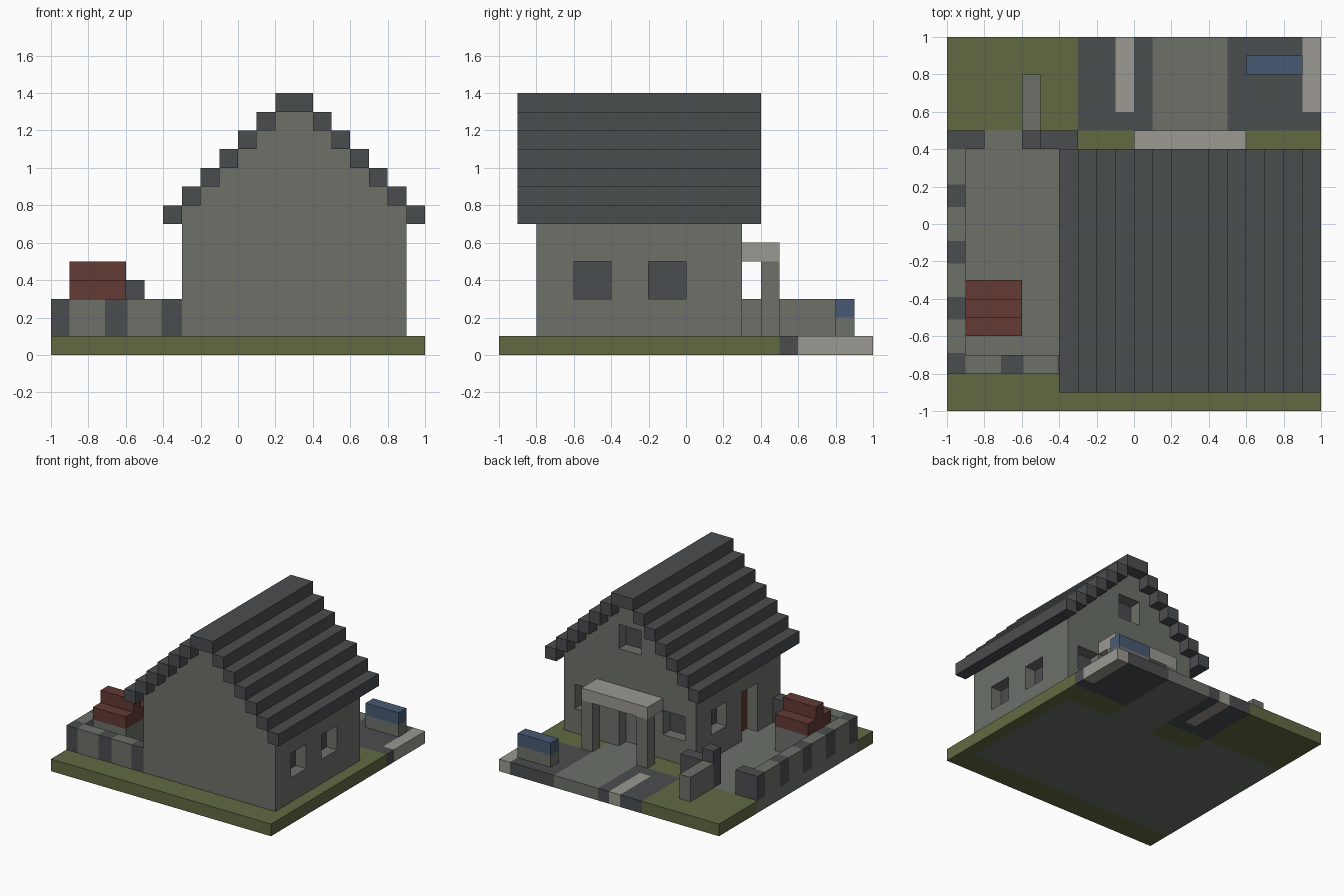
import bpy
import bmesh
from mathutils import Matrix, Vector

UNIT = 0.1  # one building block; all positions below are in blocks

old = bpy.data.objects.get("Cube")
if old:
    bpy.data.objects.remove(old, do_unlink=True)


def srgb(hex_code):
    """Hex colour to linear RGBA."""
    vals = [int(hex_code[i:i + 2], 16) / 255 for i in (0, 2, 4)]
    return [v / 12.92 if v < 0.04 else ((v + 0.055) / 1.055) ** 2.4 for v in vals] + [1]


def material(name, hex_code):
    mat = bpy.data.materials.new(name)
    mat.use_nodes = True
    mat.diffuse_color = srgb(hex_code)
    mat.node_tree.nodes["Principled BSDF"].inputs["Base Color"].default_value = srgb(hex_code)
    return mat


GRASS = material("grass olive", "626942")
STONE = material("stone grey", "6c7169")
SLATE = material("slate dark grey", "4a4d4f")
PALE = material("pale stone", "9b9891")
RED = material("brick red", "633a34")
BLUE = material("dusty blue", "485a74")


def finish(name, bm, mat):
    bmesh.ops.recalc_face_normals(bm, faces=bm.faces)
    mesh = bpy.data.meshes.new(name)
    bm.to_mesh(mesh)
    bm.free()
    if mat:
        mesh.materials.append(mat)
    obj = bpy.data.objects.new(name, mesh)
    bpy.context.collection.objects.link(obj)
    return obj


def blocks(name, mat, *boxes):
    """One object from boxes given as (x0, x1, y0, y1, z0, z1)."""
    bm = bmesh.new()
    for x0, x1, y0, y1, z0, z1 in boxes:
        size = Vector((x1 - x0, y1 - y0, z1 - z0)) * UNIT
        mid = Vector((x0 + x1, y0 + y1, z0 + z1)) * UNIT / 2
        bmesh.ops.create_cube(bm, size=1, matrix=Matrix.Translation(mid) @ Matrix.Diagonal(size).to_4x4())
    return finish(name, bm, mat)


def ground(name, mat, *rects):
    return blocks(name, mat, *[r + (0, 1) for r in rects])


# Ground slab, pieced together by surface
ground("lawn", GRASS, (-10, 10, -10, -8), (9, 10, -8, 5), (-10, -3, 5, 10),
       (-3, 1, 3, 5), (5, 9, 3, 5))
ground("house_floor", STONE, (-3, 9, -8, 3))
ground("patio", STONE, (-10, -3, -8, 5))
ground("garden_path", STONE, (1, 5, 3, 10))
ground("road", SLATE, (-3, -1, 5, 10), (0, 1, 5, 10), (-1, 0, 5, 6),
       (5, 9, 5, 10), (9, 10, 5, 6))
ground("road_markings", PALE, (-1, 0, 6, 10), (9, 10, 6, 10))

# House body: stepped gable profile extruded front to back
STEPS = 6
MID = 3
left = [(-3, 1)]
for k in range(STEPS):
    left += [(-3 + k, 7 + k), (-2 + k, 7 + k)] if k else []
left += [(-3 + STEPS - 1, 7 + STEPS)]
# each step rises one block before moving in
profile = left + [(2 * MID - x, z) for x, z in reversed(left)]
profile = [p for i, p in enumerate(profile) if p != profile[i - 1]]
bm = bmesh.new()
outline = [(-3, 1)]
for k in range(STEPS):
    outline += [(-3 + k, 7 + k if k else 1), (-3 + k, 8 + k)]
outline = list(dict.fromkeys(outline))
outline += [(2 * MID - x, z) for x, z in reversed(outline)]
face = bm.faces.new([bm.verts.new((x * UNIT, -8 * UNIT, z * UNIT)) for x, z in outline])
extruded = bmesh.ops.extrude_face_region(bm, geom=[face])["geom"]
bmesh.ops.translate(bm, vec=(0, 11 * UNIT, 0),
                    verts=[g for g in extruded if isinstance(g, bmesh.types.BMVert)])
house = finish("house_walls", bm, STONE)

# Openings: (name, wall, start, end, bottom, top, backing)
openings = [
    ("window_a", "east", -6, -4, 3, 5, SLATE),
    ("window_b", "east", -2, 0, 3, 5, SLATE),
    ("window_c", "west", -1, 1, 3, 5, SLATE),
    ("side_door", "west", -5, -3, 1, 5, RED),
    ("window_d", "north", -2, 0, 3, 5, SLATE),
    ("window_e", "north", 6, 8, 3, 5, SLATE),
    ("attic_window", "north", 2, 4, 9, 11, SLATE),
    ("porch_door", "north", 2, 4, 1, 5, STONE),
]
cuts = []
for name, wall, a, b, z0, z1, mat in openings:
    low = z0 - 0.5 if z0 == 1 else z0
    t = 0.05  # backing plate thickness
    if wall == "east":
        cuts.append((8, 9.5, a, b, low, z1))
        plate = (8, 8 + t, a, b, z0, z1)
    elif wall == "west":
        cuts.append((-3.5, -2, a, b, low, z1))
        plate = (-2 - t, -2, a, b, z0, z1)
    else:
        cuts.append((a, b, 2, 3.5, low, z1))
        plate = (a, b, 2, 2 + t, z0, z1)
    blocks(name, mat, plate)
cutter = blocks("opening_cutter", None, *cuts)
cutter.hide_render = True
mod = house.modifiers.new("openings", "BOOLEAN")
mod.operation = "DIFFERENCE"
mod.solver = "EXACT"
mod.object = cutter
bpy.context.view_layer.objects.active = house
bpy.ops.object.modifier_apply(modifier=mod.name)
bpy.data.objects.remove(cutter, do_unlink=True)

# Stepped roof with a ridge beam
for k in range(STEPS):
    blocks(f"roof_course_{k}", SLATE,
           (-4 + k, -3 + k, -9, 4, 7 + k, 8 + k),
           (9 - k, 10 - k, -9, 4, 7 + k, 8 + k))
blocks("roof_ridge", SLATE, (2, 4, -9, 4, 13, 14))

# Porch
blocks("porch_posts", STONE, (0, 1, 4, 5, 1, 5), (5, 6, 4, 5, 1, 5))
blocks("porch_canopy", PALE, (0, 6, 3, 5, 5, 6))

# Patio walls: dark piers every three blocks with stone runs between
piers, runs = [], []
for i in range(4):
    s = -8 + 3 * i
    lo, hi = (s if i == 0 else s - 0.1), s + 1.1
    piers.append((-10, -9, lo, hi, 1, 3))
    runs.append((-10, -9, hi, s + 2.9 if i < 3 else 4, 1, 3))
for i in range(1, 3):
    s = -10 + 3 * i
    runs.append((-9 if i == 1 else s - 1.9, s - 0.1, -8, -7, 1, 3))
    piers.append((s - 0.1, s + 1.1 if i == 1 else -3, -8, -7, 1, 3))
blocks("patio_piers", SLATE, *piers)
blocks("patio_walls", STONE, *runs)
blocks("patio_gate_walls", SLATE, (-10, -8, 4, 5, 1, 3), (-5, -3, 4, 5, 1, 3),
       (-6, -5, 4, 5, 1, 4))
blocks("garden_wall", STONE, (-6, -5, 5, 8, 1, 3))

# Small hutch with a stepped red roof
blocks("hutch_body", STONE, (-9, -6, -6, -3, 1, 3))
blocks("hutch_roof", RED, (-9, -6, -6, -5, 3, 4), (-9, -6, -5, -4, 3, 5),
       (-9, -6, -4, -3, 3, 4))

# Roadside bench
blocks("bench_base", STONE, (6, 9, 8, 9, 1, 2))
blocks("bench_top", BLUE, (6, 9, 8, 9, 2, 3))
